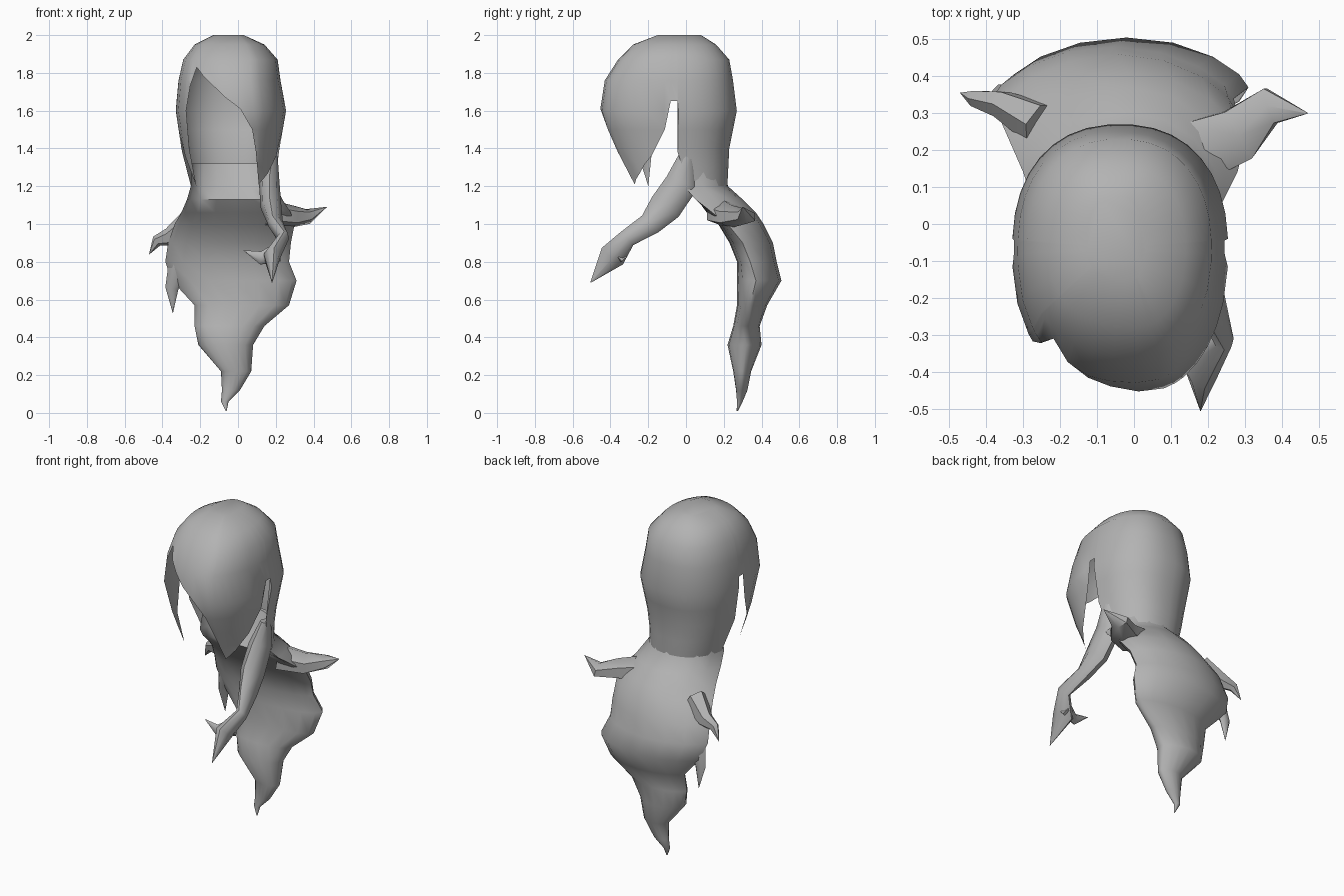
import bpy, bmesh, math
from mathutils import Vector

cube = bpy.data.objects.get("Cube")
if cube:
    bpy.data.objects.remove(cube, do_unlink=True)

hair = bpy.data.materials.new("hair_grey")
hair.use_nodes = True
GREY = (0.45, 0.45, 0.45, 1)
hair.diffuse_color = GREY
hair.node_tree.nodes["Principled BSDF"].inputs["Base Color"].default_value = GREY


def interp(table, key):
    """Linear lookup in rows sorted by rising first value."""
    for a, b in zip(table, table[1:]):
        if key <= b[0]:
            t = max(0, (key - a[0]) / (b[0] - a[0]))
            return [p + (q - p) * t for p, q in zip(a[1:], b[1:])]
    return list(table[-1][1:])


def loft(name, rings, caps=(True, True), angle=50):
    """Skin a list of equal-length closed point rings."""
    bm = bmesh.new()
    rows = [[bm.verts.new(p) for p in ring] for ring in rings]
    n = len(rows[0])
    for a, b in zip(rows, rows[1:]):
        for i in range(n):
            j = (i + 1) % n
            bm.faces.new((a[i], b[i], b[j], a[j]))
    if caps[0]:
        bm.faces.new(rows[0])
    if caps[1]:
        bm.faces.new(rows[-1][::-1])
    bmesh.ops.remove_doubles(bm, verts=bm.verts, dist=0.0005)
    bmesh.ops.recalc_face_normals(bm, faces=bm.faces)
    mesh = bpy.data.meshes.new(name)
    bm.to_mesh(mesh)
    bm.free()
    obj = bpy.data.objects.new(name, mesh)
    bpy.context.collection.objects.link(obj)
    mesh.materials.append(hair)
    bpy.ops.object.select_all(action='DESELECT')
    obj.select_set(True)
    bpy.context.view_layer.objects.active = obj
    bpy.ops.object.shade_smooth_by_angle(angle=math.radians(angle))
    return obj


# Head hair: height, front y, back y, right x, left x
HEAD = [(1.10, -.24, .20, -.25, .20), (1.20, -.29, .22, -.255, .20),
        (1.30, -.34, .225, -.28, .205), (1.40, -.39, .23, -.30, .22),
        (1.60, -.455, .27, -.33, .255), (1.76, -.43, .25, -.315, .225),
        (1.87, -.36, .23, -.29, .21), (1.95, -.28, .16, -.23, .14),
        (2.00, -.15, .08, -.13, .03)]
# Hem height by angle: notch, side lock, face opening, fringe, notch, nape
HEM = [(-179, 1.65), (-175, 1.50), (-161, 1.36), (-147, 1.20), (-146, 1.39),
       (-143, 1.60), (-139, 1.73), (-133, 1.83), (-110, 1.725), (-90, 1.61),
       (-76, 1.50), (-68, 1.38), (-62, 1.21), (-40, 1.27), (-19, 1.36),
       (-5, 1.50), (-1, 1.65), (3, 1.65), (3.5, 1.38), (14, 1.20),
       (166, 1.20), (176.5, 1.38), (177, 1.65), (181, 1.65)]


def head_point(deg, z):
    front, back, xr, xl = interp(HEAD, z)
    a = math.radians(deg)
    c, s = [math.copysign(abs(v) ** 0.87, v) for v in (math.cos(a), math.sin(a))]
    mid = -.07
    x = (xr + xl) / 2 + c * (xl - xr) / 2
    y = mid + s * ((back - mid) if s > 0 else (mid - front))
    if s < 0:
        x += .05 * s * s * (1 - abs(c))
    return (x, y, z)


angles = []
for (a, _), (b, _) in zip(HEM, HEM[1:]):
    steps = max(1, round((b - a) / 10))
    angles += [a + (b - a) * k / steps for k in range(steps)]
LEVELS = (2, 1.95, 1.87, 1.76, 1.6, 1.5, 1.4, 1.3, 1.2)
rings = [[head_point(a, max(z, interp(HEM, a)[0])) for a in angles]
         for z in LEVELS]
loft("head_hair", rings, caps=(True, False), angle=60)

# Long back hair: height, right x, left x, edge y, outer y, inner y
BACK = [(1.32, -.245, .185, .02, .20, .18), (1.20, -.25, .20, -.01, .222, .12),
        (1.13, -.27, .235, .05, .30, .06), (1.06, -.30, .28, .14, .37, .11),
        (1.00, -.335, .30, .22, .41, .17), (.90, -.37, .28, .30, .46, .23),
        (.80, -.385, .27, .34, .48, .27), (.70, -.35, .31, .37, .505, .27),
        (.57, -.23, .27, .34, .43, .27), (.46, -.23, .14, .32, .39, .25),
        (.36, -.21, .08, .32, .40, .22), (.22, -.09, .07, .30, .345, .25),
        (.12, -.085, .01, .29, .325, .265), (.06, -.09, -.05, .285, .30, .27),
        (.01, -.065, -.06, .27, .275, .268)]
rings = []
for z, xr, xl, edge, outer, inner in BACK:
    ring = []
    peak = 1.4 if z < 1.1 else 0.9
    for k in range(16):
        a = 2 * math.pi * k / 16
        s = math.sin(a)
        y = edge + ((outer - edge) * s ** peak if s > 0 else (edge - inner) * s)
        ring.append(((xr + xl) / 2 + math.cos(a) * (xl - xr) / 2, y, z))
    rings.append(ring)
loft("back_hair", rings)


def lock(name, path, sides=6, flat=0.6):
    """Tapering hair lock; path rows are x, y, z, half width."""
    pts = [Vector(p[:3]) for p in path]
    rings = []
    for i in range(len(pts)):
        d = (pts[min(i + 1, len(pts) - 1)] - pts[max(i - 1, 0)]).normalized()
        u = d.cross(Vector((0, 1, 0))).normalized()
        v = d.cross(u)
        r = path[i][3]
        rings.append([pts[i] + u * r * math.cos(2 * math.pi * k / sides)
                      + v * r * flat * math.sin(2 * math.pi * k / sides)
                      for k in range(sides)])
    return loft(name, rings)


# Loose locks
lock("left_front_lock", [(.185, .00, 1.36, .025), (.165, -.02, 1.22, .055),
                         (.175, -.11, 1.09, .055), (.20, -.19, 1.00, .04),
                         (.24, -.31, .925, .03), (.18, -.39, .83, .045),
                         (.18, -.505, .69, .001)], sides=8, flat=1.6)
lock("front_lock_barb", [(.21, -.34, .85, .05), (.12, -.37, .82, .035),
                         (.03, -.36, .86, .001)])
lock("left_shoulder_flick", [(.15, .19, 1.06, .07), (.28, .24, 1.04, .06),
                             (.37, .32, 1.04, .04), (.47, .30, 1.09, .001)],
     flat=1.4)
lock("right_shoulder_flick", [(-.25, .27, 1.00, .08), (-.36, .325, .93, .05),
                              (-.43, .34, .91, .03), (-.47, .355, .84, .001)],
     flat=0.8)
lock("right_lower_flick", [(-.31, .34, .78, .06), (-.35, .36, .66, .035),
                           (-.345, .37, .53, .001)])
